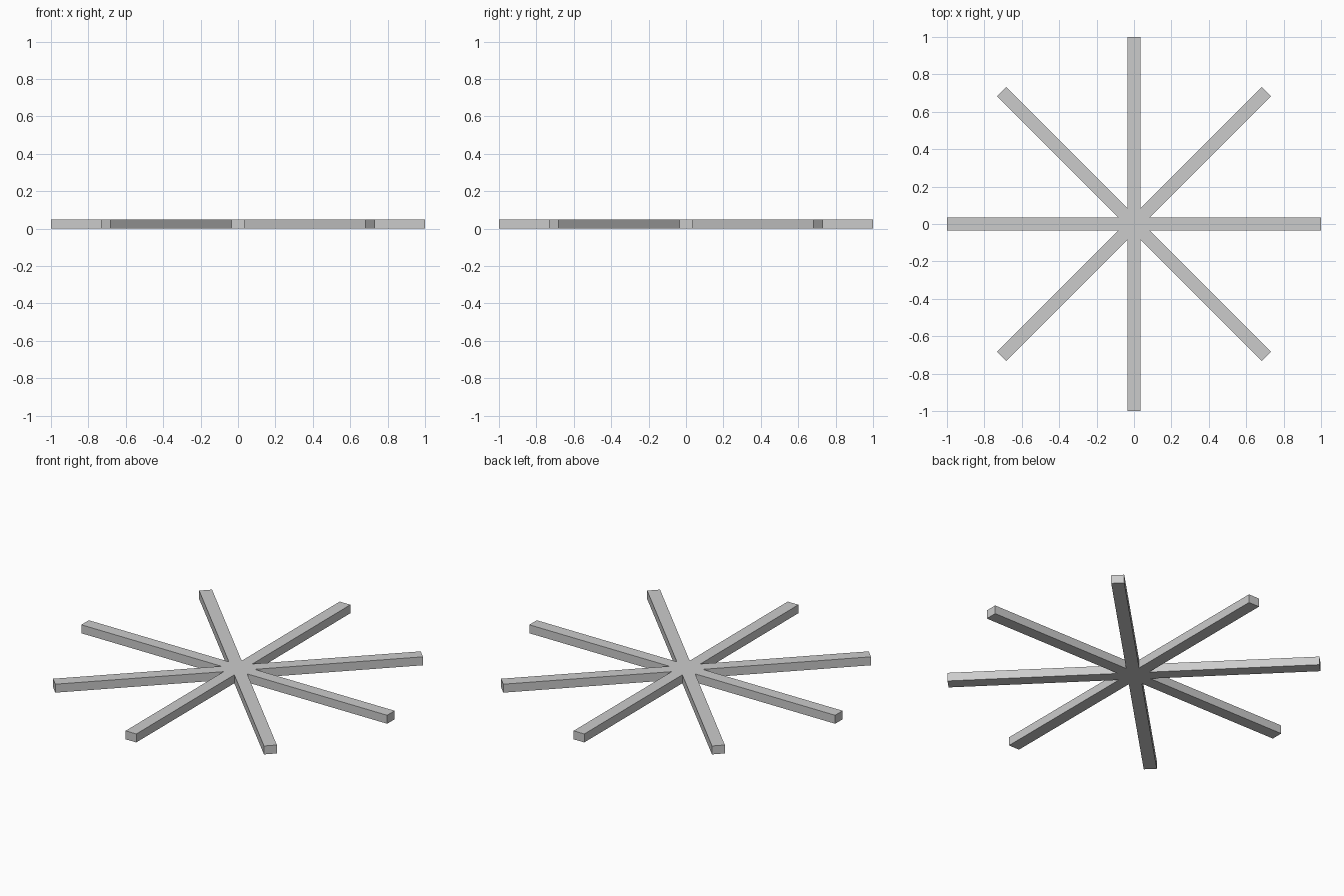
import bpy, bmesh
from math import sin, cos, pi
from mathutils import Matrix, Vector

if "Cube" in bpy.data.objects:
    bpy.data.objects.remove(bpy.data.objects["Cube"])

SPOKES, LENGTH, HALF_W, HEIGHT = 8, 1.0, 0.035, 0.05
step = 2 * pi / SPOKES
notch = HALF_W / sin(step / 2)      # radius where neighbouring spokes meet

# Star outline: two tip corners and one inner notch per spoke
outline = []
for i in range(SPOKES):
    turn = Matrix.Rotation(i * step, 3, 'Z')
    for p in ((LENGTH, -HALF_W, 0), (LENGTH, HALF_W, 0),
              (notch * cos(step / 2), HALF_W, 0)):
        outline.append(turn @ Vector(p))

bm = bmesh.new()
verts = [bm.verts.new(p) for p in outline]

# Underside: an eight-sided hub plus one quad per spoke
notches = verts[2::3]
faces = [bm.faces.new(notches)]
for i in range(SPOKES):
    faces.append(bm.faces.new((notches[i - 1], verts[3 * i], verts[3 * i + 1], notches[i])))

# Extrude to full thickness, keeping the underside closed
ext = bmesh.ops.extrude_face_region(bm, geom=faces, use_keep_orig=True)
top = [g for g in ext["geom"] if isinstance(g, bmesh.types.BMVert)]
bmesh.ops.translate(bm, verts=top, vec=(0, 0, HEIGHT))
bmesh.ops.recalc_face_normals(bm, faces=bm.faces)

mesh = bpy.data.meshes.new("spoked_base")
bm.to_mesh(mesh)
bm.free()
bpy.context.collection.objects.link(bpy.data.objects.new("spoked_base", mesh))
